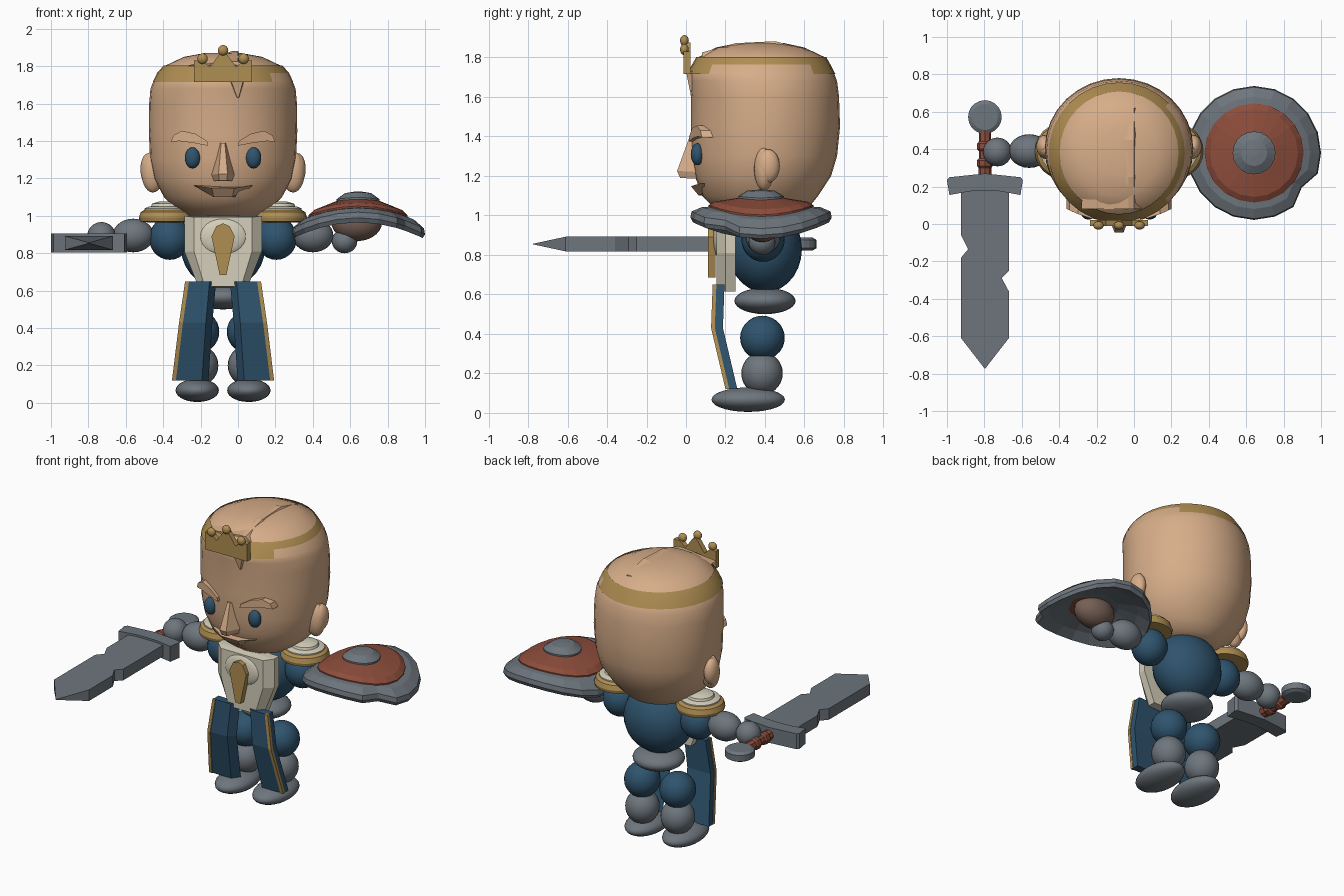
import bpy, bmesh, math
from mathutils import Vector

CX = -0.08  # symmetry plane of the figure


def mat(name, r, g, b):
    m = bpy.data.materials.new(name)
    m.diffuse_color = (r, g, b, 1)
    return m


SKIN = mat("skin", 0.68, 0.42, 0.25)
GOLD = mat("gold", 0.43, 0.27, 0.085)
BLUE = mat("navy_cloth", 0.028, 0.088, 0.155)
STEEL = mat("steel", 0.155, 0.18, 0.205)
IVORY = mat("ivory", 0.66, 0.62, 0.49)
RED = mat("red_leather", 0.27, 0.075, 0.045)
BROWN = mat("brown_leather", 0.18, 0.115, 0.09)


def finish(name, bm, m, smooth=0):
    bmesh.ops.recalc_face_normals(bm, faces=bm.faces)
    me = bpy.data.meshes.new(name)
    bm.to_mesh(me)
    bm.free()
    ob = bpy.data.objects.new(name, me)
    bpy.context.collection.objects.link(ob)
    me.materials.append(m)
    if smooth:
        bpy.ops.object.select_all(action='DESELECT')
        ob.select_set(True)
        bpy.context.view_layer.objects.active = ob
        bpy.ops.object.shade_smooth_by_angle(angle=math.radians(smooth))
    return ob


def ball(name, c, r, m):
    bm = bmesh.new()
    bmesh.ops.create_uvsphere(bm, u_segments=24, v_segments=14, radius=1)
    for v in bm.verts:
        v.co = Vector(c) + Vector(a * b for a, b in zip(v.co, r))
    return finish(name, bm, m, 40)


def loft(name, loops, m, smooth=0, cap=True):
    bm = bmesh.new()
    rows = [[bm.verts.new(p) for p in lp] for lp in loops]
    n = len(rows[0])
    for a, b in zip(rows, rows[1:]):
        for i in range(n):
            j = (i + 1) % n
            bm.faces.new((a[i], a[j], b[j], b[i]))
    if cap:
        bm.faces.new(rows[0])
        bm.faces.new(rows[-1])
    return finish(name, bm, m, smooth)


def ring(cx, cy, z, rx, ry, n):
    return [(cx + rx * math.cos(2 * math.pi * i / n),
             cy + ry * math.sin(2 * math.pi * i / n), z) for i in range(n)]


def lathe(name, cx, cy, prof, n, m, smooth=0):
    return loft(name, [ring(cx, cy, z, r, r, n) for r, z in prof], m, smooth)


def plate(name, pts, y0, y1, m):
    """Outline in x and z, thickened along y."""
    return loft(name, [[(x, y, z) for x, z in pts] for y in (y0, y1)], m)


# Head: stacked rings of z, half width, front y, back y
head = [(0.98, .10, .30, .52), (1.0, .20, .20, .58), (1.05, .265, .13, .63),
        (1.1, .315, .08, .67), (1.2, .37, .045, .735), (1.3, .39, .03, .765),
        (1.45, .397, .025, .78), (1.6, .395, .025, .775), (1.68, .388, .015, .765),
        (1.72, .372, .012, .75), (1.80, .315, .06, .705), (1.85, .21, .15, .6),
        (1.872, .09, .26, .5)]
loft("head", [ring(CX, (a + b) / 2, z, r, (b - a) / 2, 32)
              for z, r, a, b in head], SKIN, 40)
# Swept hair with a steep parting, plus a front lock
loft("hair_part", [[(-.28, y, 1.80), (-.03, y, z), (.0, y, z), (.04, y, 1.80)]
                   for y, z in ((.08, 1.825), (.25, 1.872), (.45, 1.882), (.62, 1.84))], SKIN)
loft("hair_lock", [[(-.06, .06, 1.73), (-.04, -.0, 1.73), (.03, .0, 1.73), (.04, .06, 1.73)],
                   [(-.005, .03, 1.63), (-.003, .02, 1.63), (.003, .02, 1.63), (.005, .03, 1.63)]], SKIN)

# Circlet: sloping band, hair overlaps its lower row on one side
band = [(1.715, .376, .376), (1.765, .352, .35), (1.803, .318, .328)]
circlet = loft("circlet", [ring(CX, .381, z, rx, ry, 32) for z, rx, ry in band],
               GOLD, 40, cap=False)
circlet.data.materials.append(SKIN)
for p in circlet.data.polygons:
    if p.center.z < 1.76 and p.center.x > .12 and abs(p.center.y - .4) < .26:
        p.material_index = 1

# Crown plate and its beads
crown = [(-.155, 1.715), (-.155, 1.83), (-.11, 1.83), (-.07, 1.795), (-.012, 1.875),
         (.012, 1.875), (.07, 1.795), (.11, 1.83), (.155, 1.83), (.155, 1.715)]
plate("crown_plate", [(CX + x, z) for x, z in crown], -.012, .022, GOLD)
for i, (dx, z) in enumerate(((-.11, 1.84), (0, 1.885), (.11, 1.84))):
    ball(f"crown_bead_{i}", (CX + dx, -.008, z), (.028, .022, .028), GOLD)

# Nose and lower lip
loft("nose", [[(CX - .022, .05, 1.39), (CX - .01, .015, 1.39), (CX + .01, .015, 1.39), (CX + .022, .05, 1.39)],
              [(CX - .066, .06, 1.22), (CX - .024, -.045, 1.225), (CX + .024, -.045, 1.225), (CX + .066, .06, 1.22)],
              [(CX - .05, .06, 1.185), (CX - .02, -.03, 1.19), (CX + .02, -.03, 1.19), (CX + .05, .06, 1.185)]], SKIN)
loft("lower_lip", [[(CX - .165, .14, 1.16), (CX - .155, .075, 1.163), (CX - .06, .025, 1.148),
                    (CX + .06, .025, 1.148), (CX + .155, .075, 1.163), (CX + .165, .14, 1.16)],
                   [(CX - .10, .14, 1.10), (CX - .09, .10, 1.125), (CX - .05, .065, 1.10),
                    (CX + .05, .065, 1.10), (CX + .09, .10, 1.125), (CX + .10, .14, 1.10)]], SKIN, 30)

# Paired parts
brow = [(.08, 1.375), (.085, 1.4), (.15, 1.44), (.22, 1.455), (.265, 1.43),
        (.28, 1.395), (.235, 1.40), (.16, 1.39)]
for s, side in ((-1, "right"), (1, "left")):
    def X(d):
        return CX + s * d
    ball(f"{side}_eye", (X(.163), .058, 1.31), (.041, .034, .056), BLUE)
    # brow curves back around the face
    loft(f"{side}_brow", [[(X(x), y + .9 * x * x, z) for x, z in brow]
                          for y in (.01, .085)], SKIN)
    ball(f"{side}_ear", (X(.375), .395, 1.235), (.062, .05, .11), SKIN)
    ball(f"{side}_ear_rim", (X(.40), .415, 1.25), (.042, .06, .085), SKIN)
    # Shoulder pads
    lathe(f"{side}_pad_rim", X(.30), .39, [(.10, .965), (.145, .97), (.15, .99), (.14, 1.02), (.115, 1.035)],
          24, GOLD, 30)
    lathe(f"{side}_pad_top", X(.30), .39, [(.12, 1.02), (.12, 1.04), (.095, 1.05), (.085, 1.05),
                                           (.08, 1.065), (.05, 1.075), (.02, 1.078)], 24, IVORY, 30)
    ball(f"{side}_upper_arm", (X(.285), .39, .88), (.11, .11, .115), BLUE)
    ball(f"{side}_forearm", (X(.48), .39, .895), (.11, .09, .09), STEEL)
    # Legs
    ball(f"{side}_thigh", (X(.13), .387, .38), (.11, .113, .112), BLUE)
    ball(f"{side}_shin", (X(.13), .385, .2), (.105, .105, .108), STEEL)
    ball(f"{side}_foot", (X(.138), .315, .067), (.116, .186, .062), STEEL)
    # Skirt panels: z, outer x, inner x, front y
    levels = [(.65, .20, .037, .14), (.43, .232, .057, .132), (.12, .27, .078, .205)]
    loft(f"{side}_skirt_panel", [[(X(o), f + .055, z), (X(o), f, z), (X(i + .035), f, z), (X(i), f + .05, z)]
                                 for z, o, i, f in levels], BLUE)
    loft(f"{side}_skirt_trim", [[(X(o + .003), f + .014, z), (X(o + .003), f - .005, z),
                                 (X(o - .018), f - .005, z), (X(o - .018), f + .014, z)]
                                for z, o, i, f in levels], GOLD)

ball("right_hand", (-.73, .385, .89), (.077, .077, .077), STEEL)
ball("left_hand", (.57, .385, .865), (.068, .068, .065), STEEL)

# Torso, hips and chest cloth
ball("torso", (CX, .4, .83), (.225, .187, .22), BLUE)
ball("hips", (CX, .4, .567), (.16, .155, .067), STEEL)
chest = [(-.207, 1.0), (.207, 1.0), (.207, .81), (.13, .615), (-.13, .615), (-.207, .81)]
loft("chest_cloth", [[(CX + x, .25, z) for x, z in chest],
                     [(CX + x, .20, z) for x, z in chest],
                     [(CX + x * .75, .155, .82 + (z - .82) * .96) for x, z in chest]], IVORY)
ball("chest_boss", (CX, .165, .89), (.13, .03, .10), IVORY)
emblem = [(-.035, .945), (0, .96), (.035, .945), (.062, .89), (.018, .685), (-.018, .685), (-.062, .89)]
plate("chest_emblem", [(CX + x, z) for x, z in emblem], .112, .15, GOLD)

# Sword: notched blade tapering to a point
SX, SZ = -.797, .855
blade = [(-.128, .2), (-.128, -.06), (-.09, -.135), (-.128, -.18), (-.128, -.61), (0, -.775),
         (.128, -.61), (.128, -.36), (.09, -.29), (.128, -.25), (.128, .2)]
loft("blade", [[(SX + x, y, SZ + (h if y > -.7 else h * .04)) for x, y in blade]
               for h in (-.037, .037)], STEEL)
guard = [(-.2, .25), (-.19, .16), (0, .155), (.2, .165), (.2, .25), (.185, .235),
         (.19, .16)]
guard = [(-.203, .235), (-.19, .155), (-.08, .175), (0, .178), (.08, .175), (.19, .155), (.203, .235),
         (.19, .25), (0, .27), (-.19, .25)]
loft("sword_guard", [[(SX + x, y, SZ + h) for x, y in guard] for h in (-.052, .05)], STEEL)
grip = [(.25, .034), (.30, .034), (.31, .042), (.34, .042), (.35, .033), (.39, .033),
        (.40, .042), (.43, .042), (.44, .033), (.50, .033)]
loft("sword_grip", [[(x, y, z) for x, z, _ in ring(SX, SZ, 0, r, r, 8)] for y, r in grip], RED)
lathe("sword_pommel", SX, .572, [(.07, SZ - .032), (.09, SZ - .02), (.09, SZ + .02), (.07, SZ + .032)],
      20, STEEL)

# Shield: lathed layers bent down along x
HX, HY = .642, .38


def shield_layer(name, prof, m):
    ob = lathe(name, HX, HY, prof, 20, m)
    for v in ob.data.vertices:
        dx, dy = v.co.x - HX, v.co.y - HY
        # chipped rim
        if math.hypot(dx, dy) > .3 and abs(math.degrees(math.atan2(dy, dx)) + 36) < 5:
            v.co.x, v.co.y = HX + dx * .88, HY + dy * .88
        v.co.z -= .7 * (v.co.x - HX) ** 2
    return ob


shield_layer("shield_rim", [(.02, 1.015), (.15, 1.01), (.27, .99), (.345, .965), (.358, .99), (.352, 1.02),
                            (.30, 1.042), (.25, 1.045), (.02, 1.05)], STEEL)
shield_layer("shield_face", [(.265, 1.03), (.265, 1.052), (.235, 1.07), (.12, 1.088), (.02, 1.09)], RED)
shield_layer("shield_boss", [(.115, 1.07), (.115, 1.098), (.07, 1.125), (.02, 1.13)], STEEL)
ball("shield_strap", (.635, .385, .965), (.135, .10, .10), BROWN)
